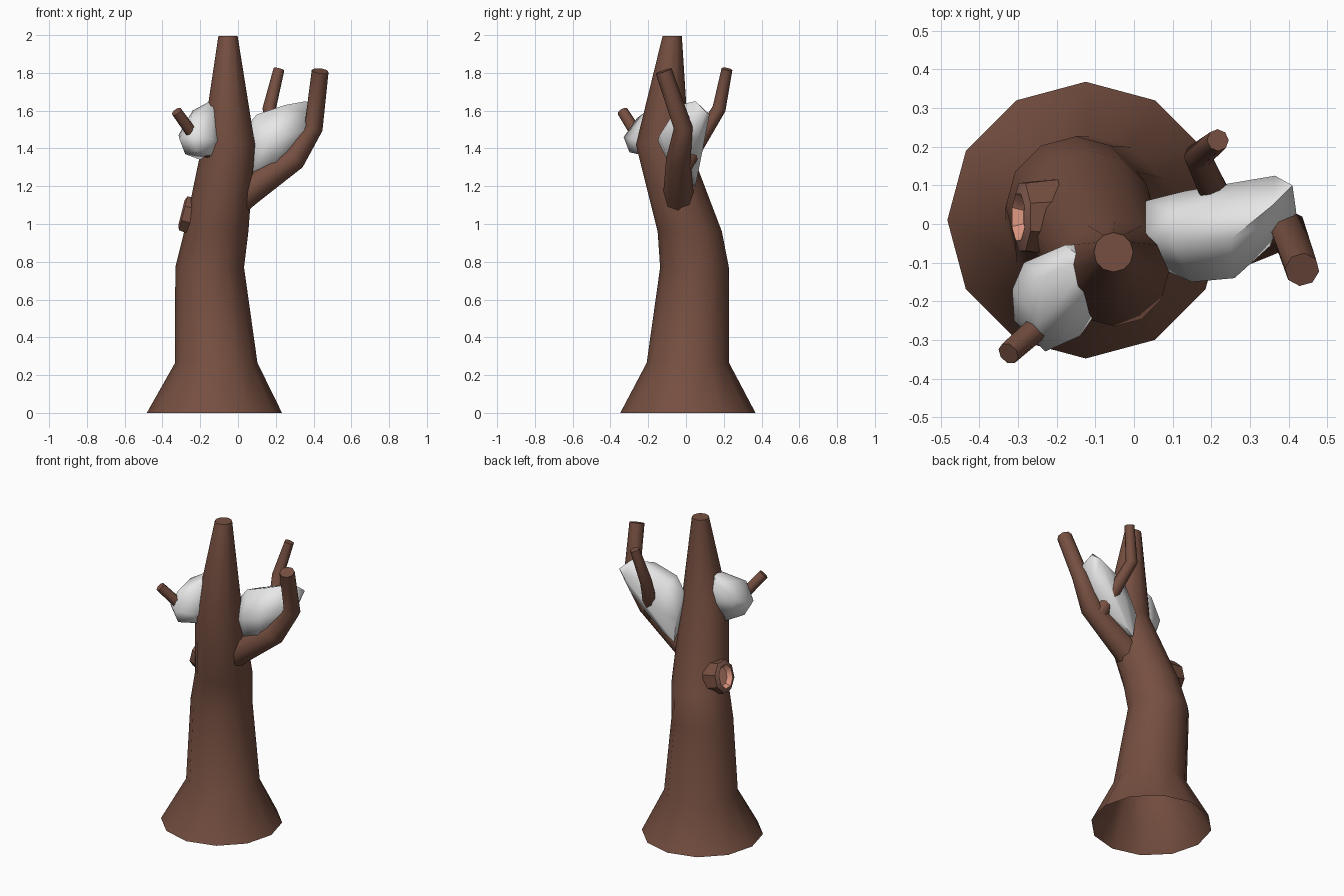
import bpy, bmesh, math
from mathutils import Vector

if "Cube" in bpy.data.objects:
    bpy.data.objects.remove(bpy.data.objects["Cube"])


def material(name, rgb):
    m = bpy.data.materials.new(name)
    m.diffuse_color = (*rgb, 1)
    m.use_nodes = True
    m.node_tree.nodes["Principled BSDF"].inputs["Base Color"].default_value = m.diffuse_color
    return m


BARK = material("bark brown", (0.18, 0.078, 0.052))
LIP = material("pale bark", (0.25, 0.115, 0.085))
WOOD = material("salmon wood", (0.75, 0.32, 0.225))
SNOW = material("white", (0.80, 0.80, 0.80))


def finish(name, bm, mats, angle=60):
    bmesh.ops.recalc_face_normals(bm, faces=bm.faces)
    me = bpy.data.meshes.new(name)
    bm.to_mesh(me)
    bm.free()
    for m in mats:
        me.materials.append(m)
    ob = bpy.data.objects.new(name, me)
    bpy.context.collection.objects.link(ob)
    bpy.ops.object.select_all(action='DESELECT')
    ob.select_set(True)
    bpy.context.view_layer.objects.active = ob
    bpy.ops.object.shade_smooth_by_angle(angle=math.radians(angle))
    return ob


def bridge(bm, rings, mat=0):
    for a, b in zip(rings, rings[1:]):
        n = len(a)
        for i in range(n):
            f = bm.faces.new((a[i], a[(i + 1) % n], b[(i + 1) % n], b[i]))
            f.material_index = mat


def tube(name, pts, sides, level=False):
    """Tapered tube through (x, y, z, radius) points, closed at the far end."""
    bm = bmesh.new()
    ps = [Vector(p[:3]) for p in pts]
    rings = []
    u = Vector((1, 0, 0))
    for i, p in enumerate(ps):
        d0 = (ps[min(i + 1, len(ps) - 1)] - ps[max(i, 1) - 1 if i == len(ps) - 1 else i]).normalized()
        d1 = (p - ps[i - 1]).normalized() if i else d0
        t = Vector((0, 0, 1)) if level else (d0 + d1).normalized()
        if i == 0 and abs(t.x) > 0.8:
            u = Vector((0, 1, 0))
        u = (u - t * u.dot(t)).normalized()
        v = t.cross(u)
        rings.append([bm.verts.new(p + pts[i][3] * (u * math.cos(a) + v * math.sin(a)))
                      for a in (2 * math.pi * k / sides for k in range(sides))])
    bridge(bm, rings)
    bm.faces.new(rings[-1])
    return finish(name, bm, [BARK])


def clump(name, pts):
    bm = bmesh.new()
    for p in pts:
        bm.verts.new(p)
    res = bmesh.ops.convex_hull(bm, input=bm.verts)
    junk = [v for v in bm.verts if not v.link_faces]
    bmesh.ops.delete(bm, geom=junk, context='VERTS')
    return finish(name, bm, [SNOW], 70)


# Trunk with flared, open base
tube("trunk", [(-0.125, 0.01, 0, 0.358), (-0.115, 0.01, 0.265, 0.218),
               (-0.15, 0.045, 0.77, 0.182), (-0.115, 0.02, 0.96, 0.17),
               (-0.05, -0.125, 1.42, 0.14), (-0.053, -0.073, 1.995, 0.051)], 12, level=True)

# Branches
tube("right_branch", [(-0.02, -0.04, 1.11, 0.08), (0.04, -0.04, 1.165, 0.08),
                      (0.295, -0.04, 1.345, 0.065), (0.40, -0.015, 1.51, 0.05),
                      (0.435, -0.118, 1.81, 0.045)], 8)
tube("back_twig", [(0.25, -0.01, 1.31, 0.045), (0.165, 0.175, 1.61, 0.036),
                   (0.217, 0.217, 1.82, 0.029)], 8)
tube("left_twig", [(-0.10, -0.15, 1.34, 0.035), (-0.20, -0.225, 1.42, 0.034),
                   (-0.325, -0.335, 1.595, 0.03)], 8)

# White clumps resting in the branches
clump("right_clump", [
    (0.365, 0.125, 1.58), (0.41, 0.1, 1.6), (0.42, 0.03, 1.56), (0.36, -0.05, 1.5),
    (0.26, -0.14, 1.47), (0.15, -0.15, 1.44), (0.06, -0.11, 1.4), (0.03, -0.03, 1.5),
    (0.03, 0.06, 1.35), (0.13, 0.085, 1.4), (0.36, 0.05, 1.65), (0.25, -0.04, 1.63),
    (0.10, -0.05, 1.58), (0.10, 0.03, 1.56), (0.08, -0.05, 1.26), (0.05, 0.05, 1.2),
    (0.13, 0.06, 1.25), (0.2, -0.09, 1.32), (0.28, -0.02, 1.36), (0.36, 0.06, 1.45)])
clump("left_clump", [
    (-0.13, -0.09, 1.66), (-0.13, -0.18, 1.62), (-0.24, -0.14, 1.6), (-0.18, -0.055, 1.6),
    (-0.285, -0.1, 1.5), (-0.315, -0.17, 1.47), (-0.31, -0.25, 1.45), (-0.23, -0.33, 1.46),
    (-0.14, -0.29, 1.45), (-0.105, -0.24, 1.44), (-0.28, -0.2, 1.37), (-0.22, -0.3, 1.38),
    (-0.12, -0.2, 1.36), (-0.2, -0.12, 1.34), (-0.1, -0.05, 1.45), (-0.25, -0.26, 1.56)])

# Knot hole: lip ring tilted upward, recessed pale wood inside
bm = bmesh.new()
axis = Vector((-0.97, 0, 0.24))
up = Vector((0.24, 0, 0.97))
centre = Vector((-0.285, 0.018, 1.055))
rings = []
for out, ry, rz in ((-0.08, 0.105, 0.11), (0.005, 0.095, 0.10), (0.015, 0.065, 0.075), (-0.012, 0.045, 0.055)):
    rings.append([bm.verts.new(centre + axis * out + Vector((0, ry * math.cos(a), 0)) + up * (rz * math.sin(a)))
                  for a in (math.pi * (k + 0.5) / 4 for k in range(8))])
bridge(bm, rings[:2], 0)
bridge(bm, rings[1:3], 1)
bridge(bm, rings[2:], 2)
bm.faces.new(rings[-1]).material_index = 2
finish("knot_hole", bm, [BARK, LIP, WOOD], 40)
